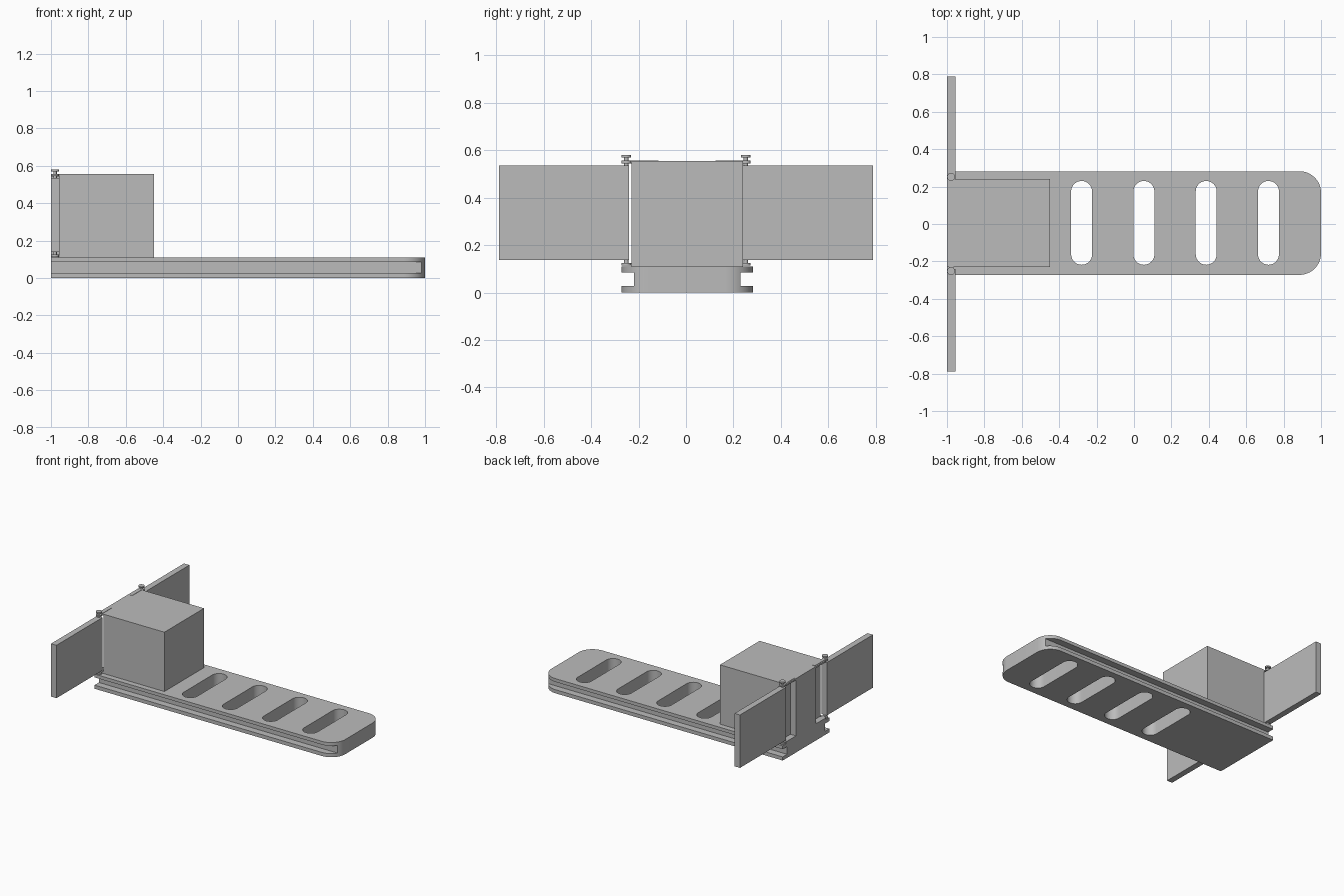
import bpy, bmesh, math

cube = bpy.data.objects.get("Cube")
if cube:
    bpy.data.objects.remove(cube, do_unlink=True)

grey = bpy.data.materials.new("plain_grey")
grey.use_nodes = True
GREY = (0.5, 0.5, 0.5, 1)
grey.diffuse_color = GREY
grey.node_tree.nodes["Principled BSDF"].inputs["Base Color"].default_value = GREY

MID = 0.005  # y centre of the base and block


def rounded(x0, x1, y0, y1, left=0, right=0, steps=12):
    """Rectangle outline with its own corner radius at each x end."""
    corners = [(x1, y1, right, 0), (x0, y1, left, 1), (x0, y0, left, 2), (x1, y0, right, 3)]
    pts = []
    for x, y, r, quarter in corners:
        cx = x - r if x == x1 else x + r
        cy = y - r if y == y1 else y + r
        for i in range(steps + 1 if r else 1):
            a = (quarter + i / steps) * math.pi / 2
            pts.append((cx + r * math.cos(a), cy + r * math.sin(a)))
    return pts


def prism(name, outline, z0, z1):
    """Upright solid from a flat outline."""
    bm = bmesh.new()
    face = bm.faces.new([bm.verts.new((x, y, z0)) for x, y in outline])
    top = bmesh.ops.extrude_face_region(bm, geom=[face])["geom"]
    for v in top:
        if isinstance(v, bmesh.types.BMVert):
            v.co.z = z1
    bmesh.ops.remove_doubles(bm, verts=bm.verts, dist=1e-5)
    bmesh.ops.recalc_face_normals(bm, faces=bm.faces)
    mesh = bpy.data.meshes.new(name)
    bm.to_mesh(mesh)
    bm.free()
    mesh.materials.append(grey)
    obj = bpy.data.objects.new(name, mesh)
    bpy.context.collection.objects.link(obj)
    return obj


def disc(name, x, y, r, z0, z1):
    ring = [(x + r * math.cos(i * math.pi / 12), y + r * math.sin(i * math.pi / 12)) for i in range(24)]
    return smooth(prism(name, ring, z0, z1))


def smooth(obj):
    bpy.ops.object.select_all(action="DESELECT")
    obj.select_set(True)
    bpy.context.view_layer.objects.active = obj
    bpy.ops.object.shade_smooth_by_angle(angle=math.radians(30))
    return obj


def cut(obj, cutters):
    bpy.context.view_layer.objects.active = obj
    for c in cutters:
        c.hide_render = True
        mod = obj.modifiers.new("cut", "BOOLEAN")
        mod.operation, mod.solver, mod.object = "DIFFERENCE", "EXACT", c
        bpy.ops.object.modifier_apply(modifier=mod.name)
        bpy.data.objects.remove(c, do_unlink=True)


# Base plate: rounded far end, side grooves and four slots
base = prism("base_plate", rounded(-1, 1, MID - 0.277, MID + 0.277, right=0.115), 0, 0.11)
cutters = []
for i in range(4):
    x = -0.28 + i * 0.333
    cutters.append(prism("slot_cutter", rounded(x - 0.056, x + 0.056, MID - 0.223, MID + 0.225, 0.056, 0.056), -0.1, 0.3))
for y0, y1 in ((-0.5, -0.225), (0.225, 0.5)):
    cutters.append(prism("groove_cutter", rounded(-1.2, 1.2, MID + y0, MID + y1), 0.027, 0.085))
cut(base, cutters)
smooth(base)

# Block with a hinge recess at each back corner
block = prism("block", rounded(-1, -0.45, MID - 0.235, MID + 0.235), 0.11, 0.555)
cut(block, [prism("recess_cutter", rounded(-1.1, -0.955, MID + min(s * 0.12, s * 0.4), MID + max(s * 0.12, s * 0.4)), 0.125, 0.543)
            for s in (-1, 1)])

# Doors and their hinges
for side, s in (("left", 1), ("right", -1)):
    ys = sorted((s * 0.241, s * 0.788))
    prism(side + "_door", rounded(-1, -0.955, *ys), 0.138, 0.535)
    py = s * 0.252
    disc(side + "_hinge_pin", -0.978, py, 0.009, 0.113, 0.578)
    disc(side + "_pin_cap", -0.978, py, 0.021, 0.57, 0.58)
    for level, z in (("lower", 0.113), ("upper", 0.545)):
        strap = sorted((MID + s * 0.12, py))
        prism(f"{side}_{level}_strap", rounded(-0.99, -0.966, *strap), z, z + 0.012)
        disc(f"{side}_{level}_strap_eye", -0.978, py, 0.021, z, z + 0.012)
